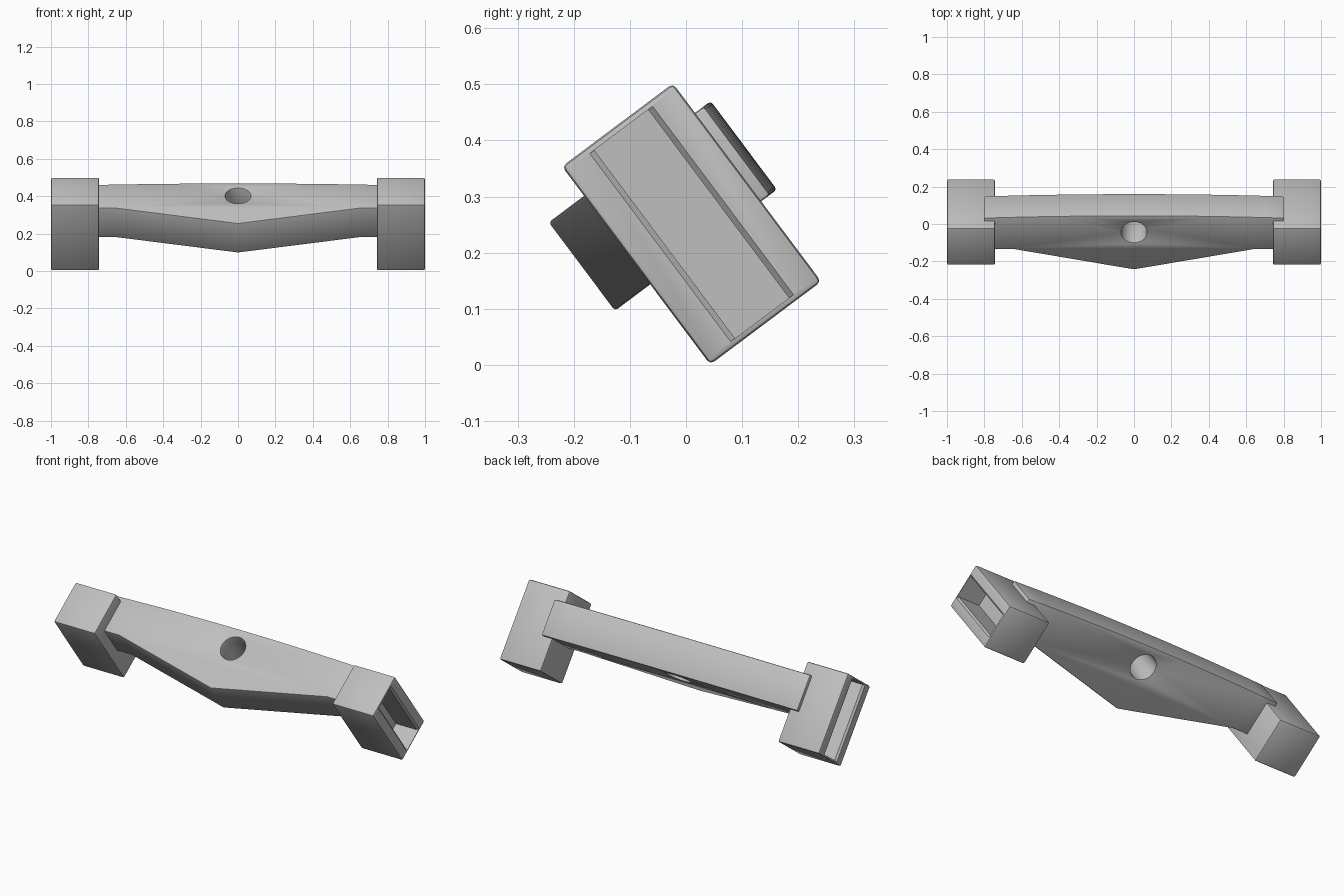
import bpy
import bmesh
import math
from mathutils import Matrix

cube = bpy.data.objects.get("Cube")
if cube:
    bpy.data.objects.remove(cube, do_unlink=True)

# Whole piece leans back about the long axis
TILT = Matrix.Translation((0, 0.01, 0.251)) @ Matrix.Rotation(math.radians(36.8), 4, 'X')

grey = bpy.data.materials.new("light_grey")
grey.use_nodes = True
grey.diffuse_color = (0.52, 0.52, 0.52, 1)
grey.node_tree.nodes["Principled BSDF"].inputs["Base Color"].default_value = (0.52, 0.52, 0.52, 1)


def prism(name, outline, low, high):
    """Extrude an outline from low to high and lean it back."""
    bm = bmesh.new()
    face = bm.faces.new([bm.verts.new((x, y, low)) for x, y in outline])
    top = bmesh.ops.extrude_face_region(bm, geom=[face])["geom"]
    verts = [v for v in top if isinstance(v, bmesh.types.BMVert)]
    bmesh.ops.translate(bm, verts=verts, vec=(0, 0, high - low))
    bmesh.ops.recalc_face_normals(bm, faces=bm.faces)
    bm.transform(TILT)
    mesh = bpy.data.meshes.new(name)
    bm.to_mesh(mesh)
    bm.free()
    mesh.materials.append(grey)
    obj = bpy.data.objects.new(name, mesh)
    bpy.context.collection.objects.link(obj)
    return obj


def activate(obj):
    bpy.ops.object.select_all(action='DESELECT')
    obj.select_set(True)
    bpy.context.view_layer.objects.active = obj


def bevel(obj, width):
    activate(obj)
    mod = obj.modifiers.new("edge_bevel", 'BEVEL')
    mod.width = width
    mod.segments = 2
    mod.limit_method = 'ANGLE'
    mod.angle_limit = math.radians(40)
    bpy.ops.object.modifier_apply(modifier=mod.name)


def cut(obj, cutter):
    activate(obj)
    mod = obj.modifiers.new("cut", 'BOOLEAN')
    mod.operation = 'DIFFERENCE'
    mod.solver = 'EXACT'
    mod.object = cutter
    bpy.ops.object.modifier_apply(modifier=mod.name)
    bpy.data.objects.remove(cutter, do_unlink=True)


def smooth(obj):
    activate(obj)
    bpy.ops.object.shade_smooth_by_angle(angle=math.radians(30))


# Tapered beam with a gently crowned back
half = 0.8
back = [(half * i / 8, 0.1435 + 0.015 * (1 - (i / 8) ** 2)) for i in range(8, -9, -1)]
front = [(-half, -0.065), (-0.65, -0.065), (0, -0.202), (0.65, -0.065), (half, -0.065)]
beam = prism("beam", back + front, -0.042, 0.155)

# Round hole through the middle of the beam
steps = 48
ring = [(0.068 * math.cos(math.tau * i / steps), 0.0465 + 0.068 * math.sin(math.tau * i / steps))
        for i in range(steps)]
cut(beam, prism("hole_cutter", ring, -0.3, 0.4))
bevel(beam, 0.006)
smooth(beam)

# End blocks, each with a deep pocket opening outward
for side, label in ((1, "left"), (-1, "right")):
    inner, outer, depth, length = 0.742, 1.0, 0.1235, 0.2205
    block = prism(label + "_end_block",
                  [(side * x, y) for x, y in ((inner, -depth), (outer, -depth),
                                              (outer, depth), (inner, depth))],
                  -length, length)
    bevel(block, 0.009)
    # Pocket outline with a flared mouth
    arm = [(0.86, 0.06), (0.99, 0.06), (1.0, 0.07), (1.02, 0.07)]
    pocket = arm + [(x, -y) for x, y in reversed(arm)]
    cut(block, prism("pocket_cutter", [(side * x, y) for x, y in pocket],
                     0.011 - length, length - 0.011))
    smooth(block)
